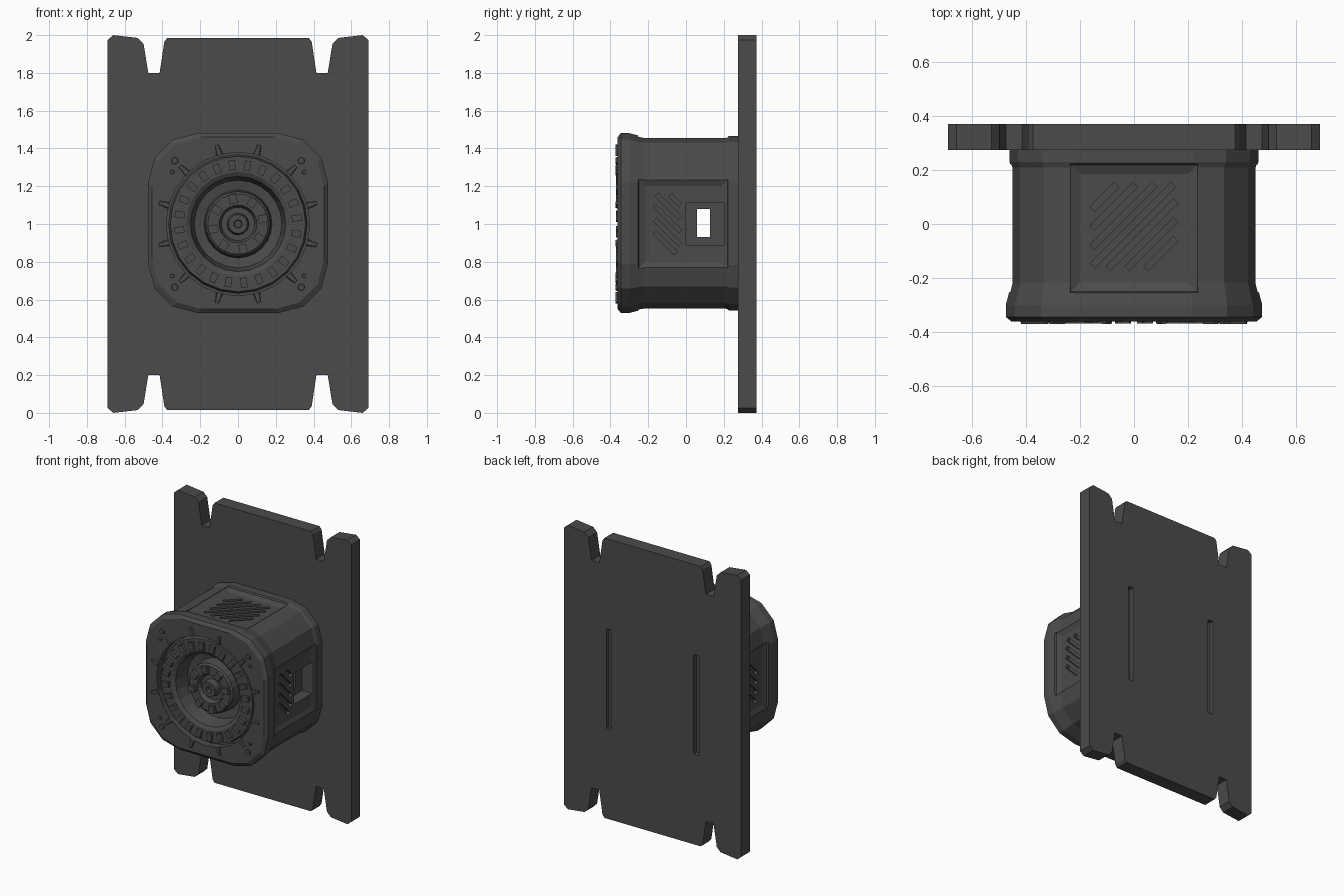
import bpy, bmesh
from math import sin, cos, pi, radians
from mathutils import Matrix, Vector

if "Cube" in bpy.data.objects:
    bpy.data.objects.remove(bpy.data.objects["Cube"])

mat = bpy.data.materials.new("dark_grey")
mat.diffuse_color = (0.07, 0.07, 0.072, 1)
mat.use_nodes = True
mat.node_tree.nodes["Principled BSDF"].inputs["Base Color"].default_value = mat.diffuse_color
CZ = 1.0  # height of the dial axis


def finish(name, bm):
    bmesh.ops.recalc_face_normals(bm, faces=bm.faces)
    me = bpy.data.meshes.new(name)
    bm.to_mesh(me)
    bm.free()
    me.materials.append(mat)
    ob = bpy.data.objects.new(name, me)
    bpy.context.collection.objects.link(ob)
    return ob


def loft(bm, rings, caps=True):
    vs = [[bm.verts.new(p) for p in r] for r in rings]
    n = len(vs[0])
    for a, b in zip(vs, vs[1:]):
        for i in range(n):
            bm.faces.new((a[i], a[(i + 1) % n], b[(i + 1) % n], b[i]))
    if caps:
        bm.faces.new(vs[0])
        bm.faces.new(vs[-1])


def box(bm, size, mtx):
    bmesh.ops.create_cube(bm, size=1, matrix=mtx @ Matrix.Diagonal((*size, 1)))


def circle(r, y, n, phase=0):
    return [(r * cos(2 * pi * i / n + phase), y, CZ + r * sin(2 * pi * i / n + phase)) for i in range(n)]


def polar(angle, r, y):
    # local x = radial, local z = tangential, about the dial axis
    return Matrix.Translation((0, y, CZ)) @ Matrix.Rotation(-angle, 4, 'Y') @ Matrix.Translation((r, 0, 0))


def cut(ob, bm):
    c = finish("cutter", bm)
    c.hide_render = True
    m = ob.modifiers.new("cut", 'BOOLEAN')
    m.object, m.operation, m.solver = c, 'DIFFERENCE', 'EXACT'
    bpy.context.view_layer.objects.active = ob
    bpy.ops.object.modifier_apply(modifier=m.name)
    bpy.data.objects.remove(c)


# Wall plate with four tapered notches
q = [(.375, .985), (.39, .965), (.415, .80), (.475, .80), (.50, .955), (.53, .985), (.66, 1.0), (.69, .975)]
half = q + [(x, -z) for x, z in reversed(q)]
outline = half + [(-x, z) for x, z in reversed(half)]
bm = bmesh.new()
loft(bm, [[(x, y, CZ + z) for x, z in outline] for y in (.275, .372)])
plate = finish("back_plate", bm)

# Vertical slots in the back of the plate
bm = bmesh.new()
for s in (-1, 1):
    box(bm, (.04, .06, .70), Matrix.Translation((s * .34, .372, CZ)))
cut(plate, bm)


# Housing: rounded square sections lofted along y
def section(h, r, y):
    pts = []
    for k in range(4):
        c = Matrix.Rotation(k * pi / 2, 2) @ Vector((h - r, h - r))
        pts += [(c.x + r * cos(k * pi / 2 + i * pi / 6), y, CZ + .005 + c.y + r * sin(k * pi / 2 + i * pi / 6))
                for i in range(4)]
    return pts


bm = bmesh.new()
loft(bm, [section(.462, .24, .28), section(.462, .24, .23), section(.455, .24, .21), section(.455, .24, -.22),
          section(.476, .26, -.30), section(.476, .26, -.345), section(.455, .26, -.362)])
housing = finish("housing", bm)

# Round well in the front of the housing
for r, depth in ((.38, -.31), (.252, -.205)):
    bm = bmesh.new()
    loft(bm, [circle(r, -.5, 24), circle(r, depth, 24)])
    cut(housing, bm)

# Four side panels: tapered shallow recess, then diagonal grooves
for k in range(4):
    turn = Matrix.Translation((0, 0, CZ)) @ Matrix.Rotation(k * pi / 2, 4, 'Y')
    bm = bmesh.new()
    loft(bm, [[turn @ Vector((sx * a, -.015 + sy * a, h)) for sx, sy in ((1, 1), (-1, 1), (-1, -1), (1, -1))]
              for a, h in ((.25, .50), (.235, .452), (.20, .437))])
    cut(housing, bm)
    bm = bmesh.new()
    side = k % 2
    ymax = -.03 if side else .145
    for j in range(-3, 4):
        c = j * .07
        x0 = max(-.155, -.165 - c)
        x1 = min(.155, ymax - c)
        if x1 - x0 > .05:
            mid = (x0 + x1) / 2
            box(bm, ((x1 - x0) * 1.414, .024, .06),
                turn @ Matrix.Translation((mid, mid + c, .445)) @ Matrix.Rotation(pi / 4, 4, 'Z'))
    cut(housing, bm)

# Side windows: recess on each side with a narrow opening right through
bm = bmesh.new()
for s in (-1, 1):
    box(bm, (.16, .20, .22), Matrix.Translation((s * .44, .10, CZ)))
cut(housing, bm)
bm = bmesh.new()
box(bm, (1.2, .07, .15), Matrix.Translation((0, .093, CZ + .005)))
cut(housing, bm)

# Dial: turned ring, bowl and hub
profile = [(.368, -.308), (.358, -.348), (.275, -.348), (.252, -.335), (.232, -.23), (.18, -.22), (.172, -.30),
           (.16, -.312), (.10, -.312), (.088, -.28), (.058, -.28), (.05, -.325), (.022, -.325), (.018, -.30)]
bm = bmesh.new()
loft(bm, [circle(r, y, 24) for r, y in profile], caps=False)
bm.faces.new([v for v in bm.verts][-24:])
finish("dial", bm)

# Teeth round the dial ring
bm = bmesh.new()
for i in range(24):
    box(bm, (.052, .03, .034), polar(2 * pi * i / 24 + .1, .312, -.355))
finish("dial_teeth", bm)

# Lugs on the hub
bm = bmesh.new()
for i in range(8):
    box(bm, (.05, .03, .042), polar(2 * pi * i / 8 + .2, .135, -.322))
finish("hub_lugs", bm)

# Small wedges round the edge of the well
bm = bmesh.new()
for i in range(12):
    m = polar(2 * pi * (i + .5) / 12, .405, -.362)
    loft(bm, [[m @ Vector(p) for p in ((-.028, y, -.022 * w), (.028, y, -.012 * w), (.028, y, .012 * w),
                                      (-.028, y, .022 * w))] for y, w in ((.01, 1), (-.01, .6))])
finish("rim_wedges", bm)

# Paired hexagonal bolts at the housing corners
bm = bmesh.new()
for sx in (-1, 1):
    for sz in (-1, 1):
        for x, z, r in ((.335, .335, .022), (.35, .275, .014)):
            bmesh.ops.create_cone(bm, cap_ends=True, segments=6, radius1=r, radius2=r * .8, depth=.024,
                                  matrix=Matrix.Translation((sx * x, -.36, CZ + sz * z)) @
                                  Matrix.Rotation(radians(90), 4, 'X'))
finish("corner_bolts", bm)
